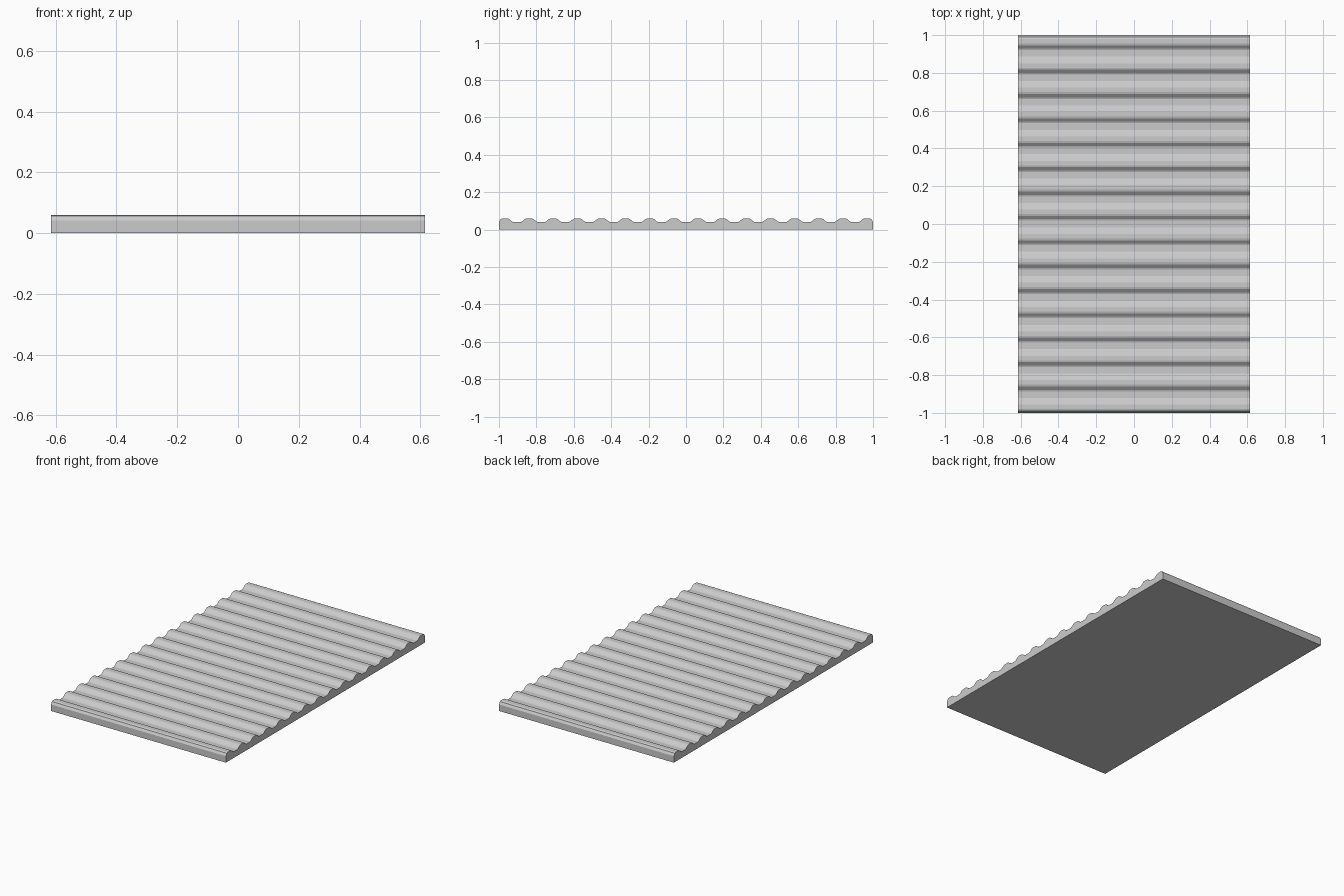
import bpy, bmesh

if "Cube" in bpy.data.objects:
    bpy.data.objects.remove(bpy.data.objects["Cube"])

HALF_W, HALF_L = 0.615, 1.0
COUNT, FIRST = 16, -0.968
PITCH = -2 * FIRST / (COUNT - 1)
# Half section of one rounded ridge: offset from crest centre, height
RIDGE = [(0.047, 0.04), (0.039, 0.043), (0.022, 0.057), (0.012, 0.06)]
END = [(0.032, 0.041), (0.023, 0.056), (0.012, 0.06)]

# Side profile: flat base with a row of ridges on top
profile = [(HALF_L, 0.0), (-HALF_L, 0.0)]
for i in range(COUNT):
    c = FIRST + i * PITCH
    left = END if i == 0 else RIDGE
    right = END if i == COUNT - 1 else RIDGE
    profile += [(c - d, z) for d, z in left]
    profile += [(c + d, z) for d, z in reversed(right)]

# Extrude the profile across the width
bm = bmesh.new()
face = bm.faces.new([bm.verts.new((-HALF_W, y, z)) for y, z in profile])
ext = bmesh.ops.extrude_face_region(bm, geom=[face], use_keep_orig=True)
moved = [v for v in ext["geom"] if isinstance(v, bmesh.types.BMVert)]
bmesh.ops.translate(bm, verts=moved, vec=(2 * HALF_W, 0, 0))
bmesh.ops.recalc_face_normals(bm, faces=bm.faces)
mesh = bpy.data.meshes.new("corrugated_panel")
bm.to_mesh(mesh)
bm.free()
panel = bpy.data.objects.new("corrugated_panel", mesh)
bpy.context.collection.objects.link(panel)
